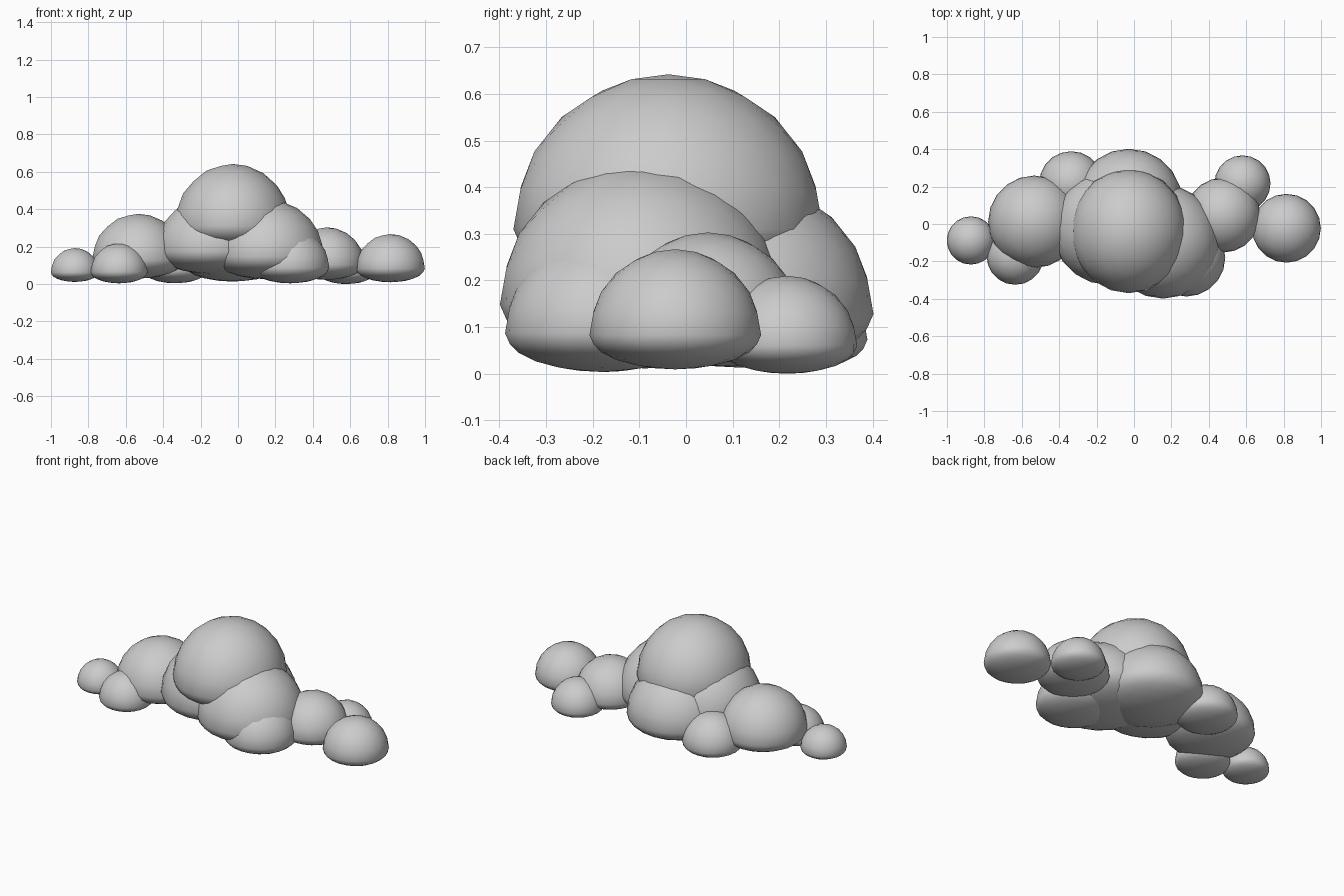
import bpy

if "Cube" in bpy.data.objects:
    bpy.data.objects.remove(bpy.data.objects["Cube"])

FLATTEN = 0.4  # squash of every puff's underside


def puff(name, x, y, top, r, ry=None):
    """Round puff with a flattened underside; 'top' is its highest z."""
    bpy.ops.mesh.primitive_ico_sphere_add(subdivisions=3, radius=1)
    ob = bpy.context.object
    ob.name = name
    ry = ry or r
    for v in ob.data.vertices:
        if v.co.z < 0:
            v.co.z *= FLATTEN
        v.co.x *= r
        v.co.y *= ry
        v.co.z *= ry
    ob.location = (x, y, top - ry)
    bpy.ops.object.shade_smooth()
    return ob


# Main body of the cloud
puff("crown_puff", -0.028, -0.038, 0.642, 0.312, 0.332)
puff("front_left_body_puff", -0.137, -0.025, 0.475, 0.301)
puff("front_right_body_puff", 0.155, -0.095, 0.452, 0.304)
puff("back_body_puff", -0.028, 0.115, 0.415, 0.287)

# Lower side puffs
puff("left_side_puff", -0.533, 0.012, 0.375, 0.247)
puff("right_side_puff", 0.475, 0.047, 0.303, 0.2)
puff("front_right_low_puff", 0.28, -0.18, 0.295, 0.208)
puff("back_left_low_puff", -0.335, 0.217, 0.245, 0.172)

# Small outer puffs
puff("left_end_puff", -0.872, -0.088, 0.192, 0.129)
puff("left_front_small_puff", -0.635, -0.172, 0.218, 0.153)
puff("right_back_small_puff", 0.58, 0.217, 0.21, 0.15)
puff("right_end_puff", 0.815, -0.023, 0.267, 0.184)
